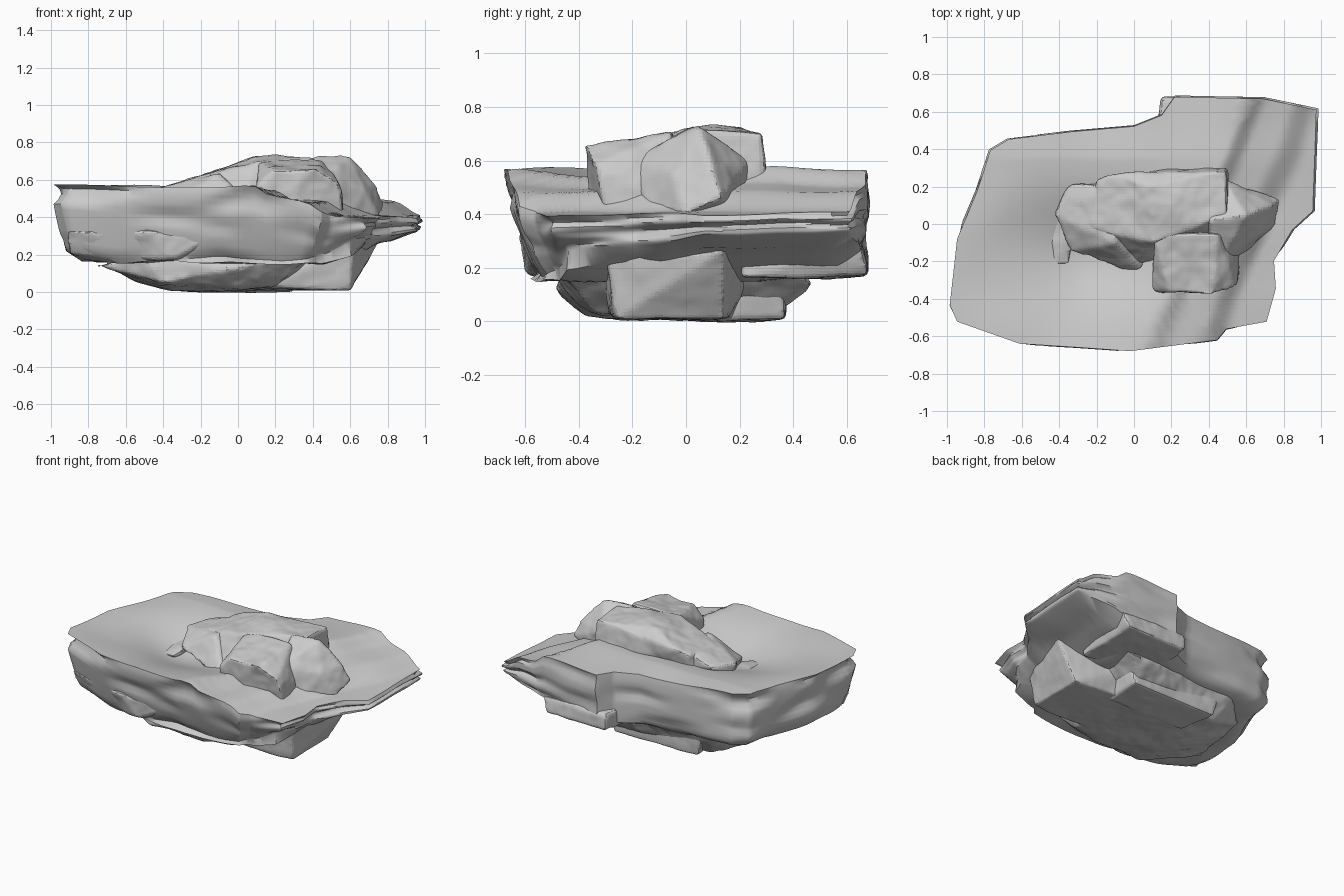
import bpy, bmesh, math
from mathutils import Vector, noise

if "Cube" in bpy.data.objects:
    bpy.data.objects.remove(bpy.data.objects["Cube"])


def lerp_table(t, table):
    for (a, va), (b, vb) in zip(table, table[1:]):
        if t <= b:
            f = max(0, (t - a) / (b - a))
            return va + (vb - va) * f
    return table[-1][1]


def sample_loop(pts, per_edge):
    out = []
    for i, p in enumerate(pts):
        a, b = Vector(p), Vector(pts[(i + 1) % len(pts)])
        out += [a.lerp(b, k / per_edge) for k in range(per_edge)]
    return out


def finish(ob):
    bpy.ops.object.select_all(action='DESELECT')
    bpy.context.view_layer.objects.active = ob
    ob.select_set(True)
    bpy.ops.object.shade_smooth_by_angle(angle=math.radians(45))


def new_object(name, bm):
    bmesh.ops.recalc_face_normals(bm, faces=bm.faces)
    me = bpy.data.meshes.new(name)
    bm.to_mesh(me)
    bm.free()
    ob = bpy.data.objects.new(name, me)
    bpy.context.collection.objects.link(ob)
    return ob


# Main slab: irregular outline, dished and stepped top, ragged side
OUTLINE = [(-1, -.44), (-.96, -.53), (-.62, -.65), (-.3, -.67), (-.02, -.69),
           (.45, -.63), (.5, -.57), (.72, -.53), (.77, -.35), (.76, -.2),
           (.86, -.03), (.97, .07), (.99, .62), (.7, .68), (.22, .69),
           (.15, .59), (0, .53), (-.35, .5), (-.68, .46), (-.78, .4),
           (-.85, .18), (-.96, -.08)]
STEPS = [(.35, .575), (.43, .515), (.61, .485), (.72, .41), (1.1, .38)]
UNDER = [(-1, .20), (-.85, .165), (-.4, .16), (.45, .15), (.6, .2), (.75, .26), (1, .31)]


def top_z(x, y):
    u = x - .4 * y + .03 * noise.noise(Vector((x * 4, y * 4, 2)))
    dish = .13 * math.exp(-((x + .25) / .42) ** 2 - ((y + .17) / .33) ** 2)
    edge = .04 * max(0, (y - .35) / .3)
    return (lerp_table(u, STEPS) - dish - edge * (x < .9) * min(1, max(0, .9 - x))
            + .012 * noise.noise(Vector((x * 3, y * 3, 7))))


def bottom_z(x, y):
    return (lerp_table(x, UNDER) + .05 * max(0, y - .1) * max(0, 1 - abs(x))
            + .02 * noise.noise(Vector((x * 4, y * 4, 4))))


def slab(name):
    bm = bmesh.new()
    loop = sample_loop(OUTLINE, 8)
    rings = []
    mid = Vector((0, 0))
    for k in range(1, 31):                       # top surface
        s = k / 30 * .985
        rings.append([(p.x * s, p.y * s, top_z(p.x * s, p.y * s)) for p in loop])
    for k in range(13):                          # side wall
        t = (k + .5) / 13
        ring = []
        for p in loop:
            front = max(0, -p.y / .69)
            left = max(0, -p.x)
            s = 1 - t ** 1.3 * (.17 * front * (1 - .5 * left) + .02)
            rough = noise.noise(Vector((p.x * 2.5, p.y * 2.5, t * 3.5)))
            s += min(0, .07 * rough - .01)
            s -= .012 * (abs(2 * t - 1) ** 6)
            a, b = top_z(p.x, p.y) - .01, bottom_z(p.x, p.y) + .01
            ring.append((p.x * s, p.y * s, a + (b - a) * t))
        rings.append(ring)
    for k in range(12, 0, -1):                   # underside
        s = k / 12 * .84
        rings.append([(p.x * s, p.y * s, bottom_z(p.x * s, p.y * s)) for p in loop])
    vr = [[bm.verts.new(c) for c in r] for r in rings]
    n = len(loop)
    for r0, r1 in zip(vr, vr[1:]):
        for i in range(n):
            bm.faces.new((r0[i], r0[(i + 1) % n], r1[(i + 1) % n], r1[i]))
    for r, z in ((vr[0], top_z(0, 0)), (vr[-1], bottom_z(0, 0))):
        c = bm.verts.new((mid.x, mid.y, z))
        for i in range(n):
            bm.faces.new((r[i], r[(i + 1) % n], c))
    finish(new_object(name, bm))


# Boulder: convex hull of a few corners, rounded and weathered
weather = bpy.data.textures.new("weathering", 'CLOUDS')
weather.noise_scale = .22


def boulder(name, pts, rough=.04):
    bm = bmesh.new()
    for p in pts:
        bm.verts.new(p)
    res = bmesh.ops.convex_hull(bm, input=bm.verts)
    junk = [g for g in res["geom_interior"] if isinstance(g, bmesh.types.BMVert)]
    bmesh.ops.delete(bm, geom=junk, context='VERTS')
    ob = new_object(name, bm)
    m = ob.modifiers.new("round", 'REMESH')
    m.mode, m.voxel_size = 'VOXEL', .014
    m = ob.modifiers.new("soften", 'SMOOTH')
    m.factor, m.iterations = .5, 6
    m = ob.modifiers.new("weather", 'DISPLACE')
    m.texture, m.strength, m.mid_level = weather, rough, .5
    m.texture_coords = 'GLOBAL'
    finish(ob)


slab("main_slab")

# Rocks resting on top
boulder("top_block", [(-.2, .24, .62), (-.14, .27, .65), (.5, .29, .71), (.5, .3, .42),
                      (-.22, .2, .42), (.08, .2, .73), (.5, .05, .72), (.1, -.1, .70),
                      (-.25, -.02, .6), (.52, -.1, .45), (.0, -.24, .43)])
boulder("top_tail", [(-.43, .05, .56), (-.34, .22, .57), (-.1, .2, .65), (-.1, -.1, .63),
                     (-.34, -.15, .5), (-.4, .1, .42), (.1, -.3, .43), (.1, .2, .4)])
boulder("top_shelf", [(-.47, -.06, .47), (-.43, -.23, .46), (-.35, -.22, .46),
                      (-.3, .05, .52), (-.42, .08, .5), (-.35, -.1, .38)], .02)
boulder("top_front_lobe", [(.1, -.36, .56), (.2, -.37, .65), (.42, -.38, .66), (.54, -.34, .58),
                           (.56, -.3, .4), (.1, -.36, .4), (.1, -.05, .7), (.45, -.05, .71),
                           (.58, -.05, .42)])
boulder("top_point", [(.48, .24, .6), (.5, .22, .4), (.78, .13, .46), (.74, .1, .57),
                      (.6, .05, .73), (.4, .02, .73), (.45, -.22, .6), (.6, -.16, .42),
                      (.68, -.05, .55), (.76, .0, .4), (.3, .1, .4)], .03)

# Rocks below
boulder("under_lens", [(-.76, -.25, .14), (-.7, .2, .15), (-.4, -.42, .05), (-.4, .3, .02),
                       (-.05, -.48, .12), (.2, -.35, .02), (.2, .3, .01), (-.35, -.2, .0),
                       (.4, .47, .14), (-.5, -.4, .2), (.4, -.48, .2), (-.5, .4, .2), (.45, .4, .2)])
boulder("under_block", [(.6, -.26, .01), (.62, -.3, .25), (.6, .14, .01), (.76, .15, .27),
                        (.68, -.02, .15), (.1, -.3, .02), (0, .2, .01), (0, -.2, .25),
                        (.1, .3, .25)], .02)
boulder("under_back_block", [(-.35, .37, .01), (.3, .37, .01), (.35, .36, .2), (-.4, .38, .2),
                             (-.3, .1, .0), (.3, .1, .0), (.3, .1, .2), (-.3, .1, .2)], .02)
boulder("under_back_ledge", [(.15, .68, .17), (.6, .68, .17), (.15, .67, .28), (.65, .66, .28),
                             (.1, .3, .16), (.6, .2, .16), (.6, .2, .3), (.1, .3, .3)], .03)
boulder("under_front_ledge", [(-.9, -.46, .2), (-.35, -.6, .17), (-.1, -.6, .3), (-.92, -.52, .33),
                              (-.5, -.62, .33), (-.8, -.1, .19), (-.1, -.3, .17), (-.4, -.1, .3)], .03)
